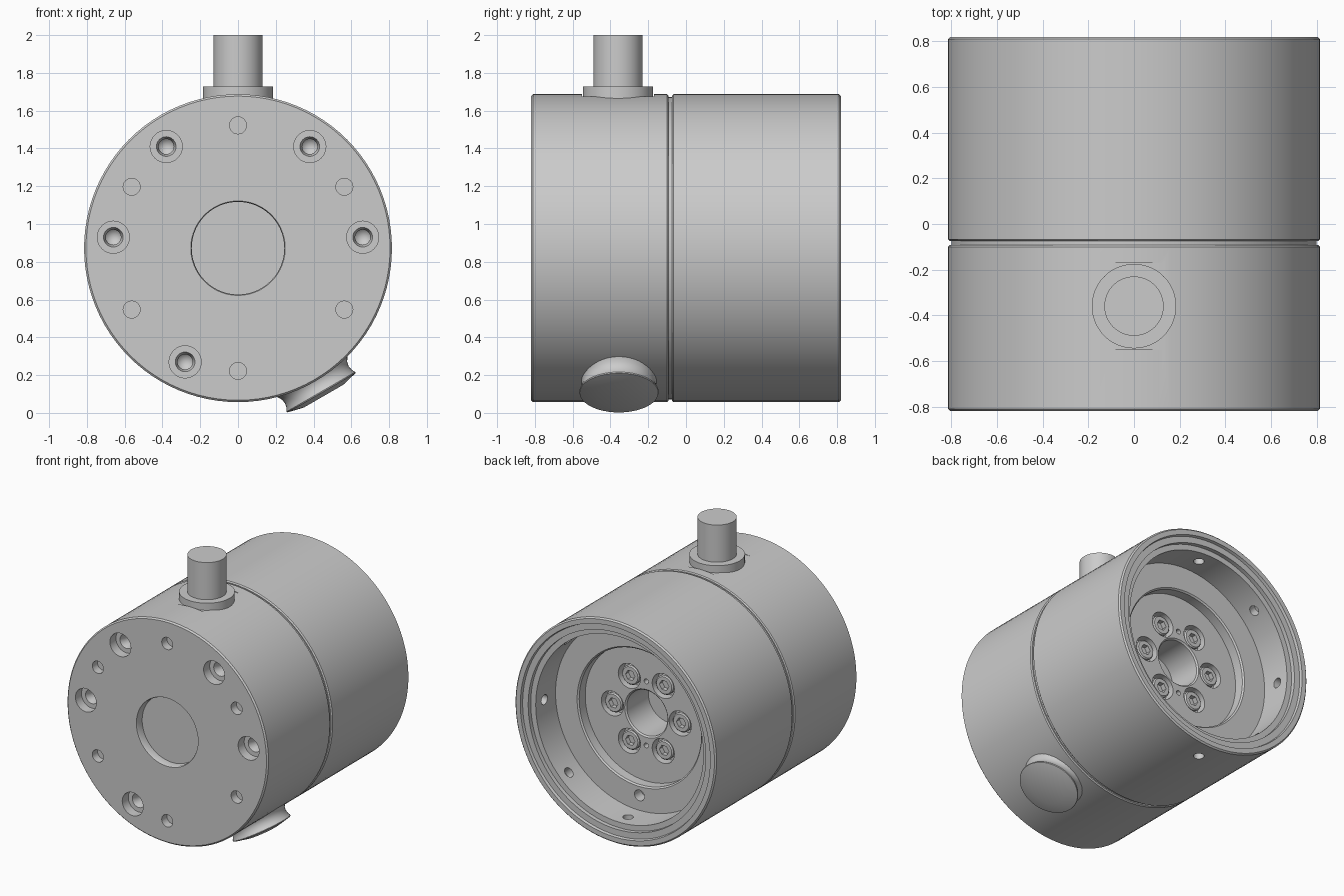
import bpy, bmesh
from math import sin, cos, pi, radians
from mathutils import Vector

if "Cube" in bpy.data.objects:
    bpy.data.objects.remove(bpy.data.objects["Cube"])

CZ = 0.872          # height of the body axis
FRONT, BACK = Vector((0, -1, 0)), Vector((0, 1, 0))


def lathe(name, profile, origin=(0, 0, 0), axis=(0, 0, 1), segs=32):
    """Closed solid: (radius, height) profile turned around an axis through origin."""
    bm = bmesh.new()
    rings = []
    for r, h in profile:
        if r == 0:
            rings.append([bm.verts.new((0, 0, h))] * segs)
        else:
            rings.append([bm.verts.new((r * cos(2 * pi * i / segs),
                                        r * sin(2 * pi * i / segs), h)) for i in range(segs)])
    for a, b in zip(rings, rings[1:]):
        for i in range(segs):
            j = (i + 1) % segs
            loop = list(dict.fromkeys((a[i], a[j], b[j], b[i])))
            bm.faces.new(loop)
    bmesh.ops.recalc_face_normals(bm, faces=bm.faces)
    rot = Vector((0, 0, 1)).rotation_difference(Vector(axis)).to_matrix().to_4x4()
    bm.transform(rot)
    bmesh.ops.translate(bm, verts=bm.verts, vec=Vector(origin))
    me = bpy.data.meshes.new(name)
    bm.to_mesh(me)
    bm.free()
    ob = bpy.data.objects.new(name, me)
    bpy.context.collection.objects.link(ob)
    return ob


def activate(ob):
    bpy.ops.object.select_all(action='DESELECT')
    ob.select_set(True)
    bpy.context.view_layer.objects.active = ob


def cut(target, cutters):
    """Subtract non-overlapping cutters from target in one go."""
    activate(cutters[0])
    for c in cutters:
        c.select_set(True)
    if len(cutters) > 1:
        bpy.ops.object.join()
    tool = cutters[0]
    tool.hide_render = True
    activate(target)
    mod = target.modifiers.new("cut", 'BOOLEAN')
    mod.operation, mod.solver, mod.object = 'DIFFERENCE', 'EXACT', tool
    bpy.ops.object.modifier_apply(modifier=mod.name)
    bpy.data.objects.remove(tool)


def drill(r, depth, origin, axis, segs=24):
    return lathe("drill", [(0, 0.02), (r, 0.02), (r, -depth), (0, -depth)], origin, axis, segs)


def polar(r, deg, y):
    return Vector((r * cos(radians(deg)), y, CZ + r * sin(radians(deg))))


# Front housing with shallow central recess (heights run along +y)
front = lathe("front_housing", [
    (0, -.76), (.245, -.76), (.245, -.81), (.25, -.82), (.805, -.82), (.815, -.81),
    (.815, -.10), (.808, -.093), (.80, -.093), (.80, -.05), (0, -.05)],
    (0, 0, CZ), BACK, 96)

# Stepped bolt holes and plain dowel holes in the front face
cutters = []
for x, z in [(-.38, 1.41), (.38, 1.41), (-.66, .93), (.66, .93), (-.28, .27)]:
    cutters.append(lathe("bolt_cutter", [
        (0, .02), (.085, .02), (.085, -.07), (.052, -.07), (.04, -.11), (.04, -.15), (0, -.19)],
        (x, -.82, z), FRONT, 32))
for k in range(6):
    cutters.append(drill(.045, .06, polar(.65, 30 + 60 * k, -.82), FRONT))
cut(front, cutters)

# Flat milled on top for the cable gland
bpy.ops.mesh.primitive_cube_add(size=1, location=(0, -.36, 1.726))
flat = bpy.context.object
flat.scale = (.6, .38, .1)
cut(front, [flat])

# Rear housing: open cup with stepped rim, wall, ledge, hub recess and blind bore
rear = lathe("rear_housing", [
    (0, -.075), (.807, -.075), (.815, -.067), (.815, .81), (.805, .82),
    (.77, .82), (.765, .80), (.72, .80), (.72, .77), (.68, .77), (.68, .54),
    (.505, .54), (.495, .53), (.495, .46), (.175, .46), (.165, .45), (.165, .2), (0, .2)],
    (0, 0, CZ), BACK, 96)

# Radial wall holes (bottom one goes through), ledge hole, screw pockets and pin holes
cutters = []
for k in range(8):
    a = radians(45 * k)
    inward = Vector((-cos(a), 0, -sin(a)))
    depth = .2 if k == 6 else .06
    cutters.append(lathe("wall_drill", [(0, .08), (.036, .08), (.036, -depth), (0, -depth)],
                         polar(.68, 45 * k, .67), inward, 20))
cutters.append(drill(.04, .08, polar(.57, -90, .54), BACK))
for k in range(6):
    cutters.append(drill(.09, .07, polar(.275, 60 * k, .46), BACK, 32))
for deg in (90, -90):
    cutters.append(drill(.018, .05, polar(.235, deg, .46), BACK, 16))
cut(rear, cutters)

# Socket-head screws in the hub pockets
screws = []
for k in range(6):
    p = polar(.275, 60 * k, .46)
    screw = lathe("hub_screw_%d" % (k + 1), [
        (0, -.08), (.07, -.08), (.07, -.018), (.062, -.01), (0, -.01)], p, BACK, 32)
    cut(screw, [drill(.038, .045, p, BACK, 6)])
    screws.append(screw)

# Cable gland and cable on top
gland = lathe("cable_gland", [(0, 1.66), (.185, 1.66), (.185, 1.728), (0, 1.728)],
              (0, -.36, 0), segs=48)
cable = lathe("cable", [(0, 1.70), (.13, 1.70), (.13, 2.0), (0, 2.0)], (0, -.36, 0), segs=48)

# Flared plug at the lower right
plug = lathe("side_plug", [
    (0, .70), (.235, .70), (.235, .765), (.215, .785), (.2, .81), (.195, .835), (.2, .86),
    (.21, .878), (.208, .884), (.12, .905), (0, .905)],
    (0, -.355, CZ), (sin(radians(30)), 0, -cos(radians(30))), 48)

# Smooth shading with sharp edges kept
for ob in [front, rear, gland, cable, plug] + screws:
    activate(ob)
    bpy.ops.object.shade_smooth_by_angle(angle=radians(28))
